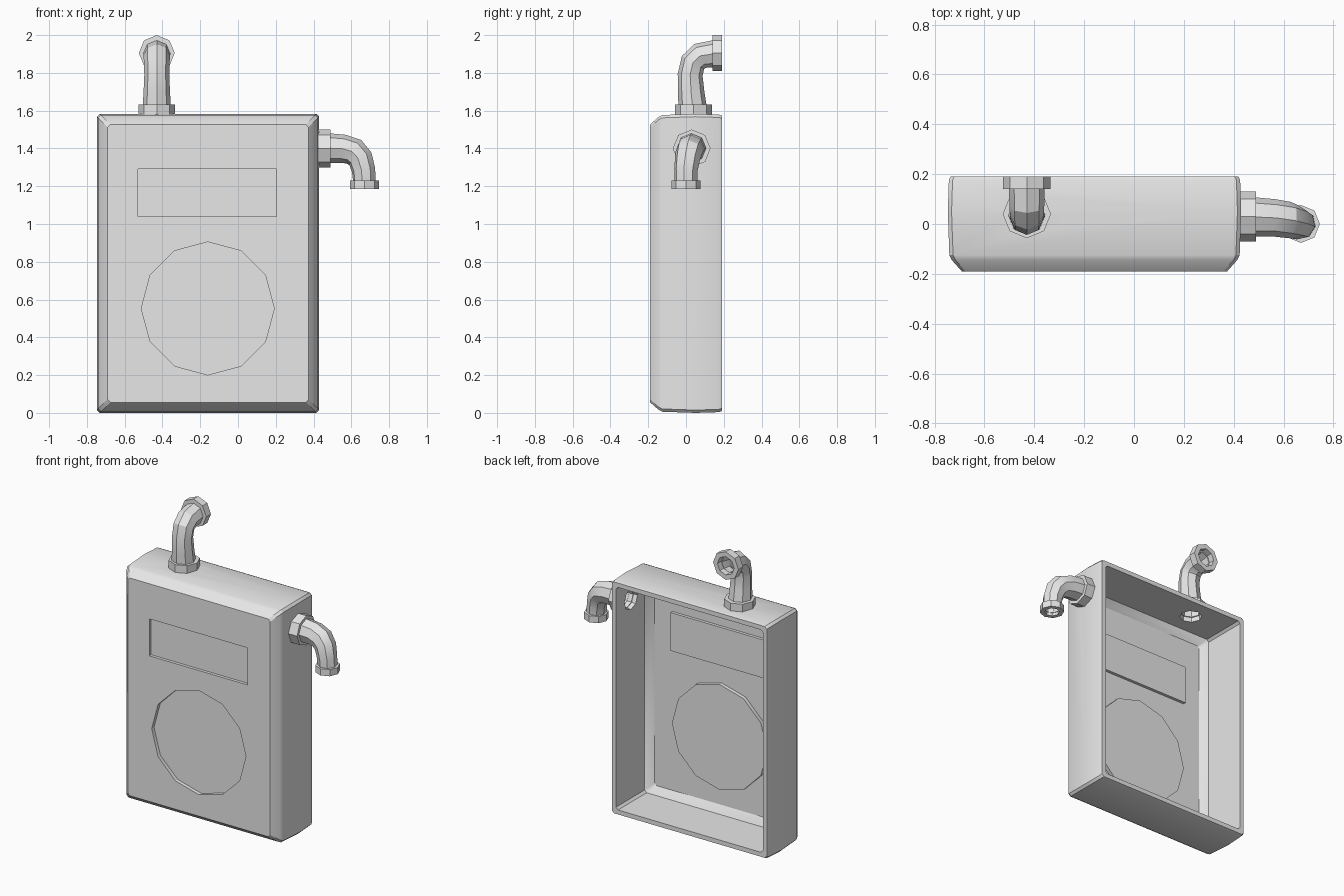
import bpy, bmesh, math
from mathutils import Vector

if "Cube" in bpy.data.objects:
    bpy.data.objects.remove(bpy.data.objects["Cube"])

grey = bpy.data.materials.new("light_grey")
grey.diffuse_color = (0.8, 0.8, 0.8, 1)
grey.use_nodes = True
grey.node_tree.nodes["Principled BSDF"].inputs["Base Color"].default_value = grey.diffuse_color


def make(name, rings, closed=False):
    """Loft equal-length rings; cap the ends, or join last to first if closed."""
    bm = bmesh.new()
    vs = [[bm.verts.new(p) for p in r] for r in rings]
    n = len(vs[0])
    pairs = list(zip(vs, vs[1:])) + ([(vs[-1], vs[0])] if closed else [])
    for a, b in pairs:
        for i in range(n):
            j = (i + 1) % n
            bm.faces.new((a[i], a[j], b[j], b[i]))
    if not closed:
        bm.faces.new(vs[0])
        bm.faces.new(vs[-1])
    bmesh.ops.recalc_face_normals(bm, faces=bm.faces)
    me = bpy.data.meshes.new(name)
    bm.to_mesh(me)
    bm.free()
    me.materials.append(grey)
    ob = bpy.data.objects.new(name, me)
    bpy.context.collection.objects.link(ob)
    return ob


def box_ring(y, inset, c=0.015):
    """Body outline with clipped corners at depth y."""
    x0, x1, z0, z1 = -0.747 + inset, 0.43 - inset, inset, 1.583 - inset
    return [(x0 + c, y, z0), (x1 - c, y, z0), (x1, y, z0 + c), (x1, y, z1 - c),
            (x1 - c, y, z1), (x0 + c, y, z1), (x0, y, z1 - c), (x0, y, z0 + c)]


def plate(name, outline, y0, y1):
    return make(name, [[(x, y, z) for x, z in outline] for y in (y0, y1)])


def rect(grow=0):
    x0, x1, z0, z1 = -0.53 - grow, 0.205 + grow, 1.04 - grow, 1.29 + grow
    return [(x0, z0), (x1, z0), (x1, z1), (x0, z1)]


def dial(grow=0):
    r = 0.352 + grow
    return [(-0.16 + r * math.sin(k * math.pi / 6), 0.553 + r * math.cos(k * math.pi / 6))
            for k in range(12)]


def sweep(path, radii, u, d0, d1, n=8):
    """Octagonal rings along a path, transported without twist."""
    pts = [Vector(p) for p in path]
    u, t = Vector(u), Vector(d0)
    rings = []
    for i, p in enumerate(pts):
        if i == 0:
            nt = Vector(d0)
        elif i == len(pts) - 1:
            nt = Vector(d1)
        else:
            nt = ((pts[i + 1] - p).normalized() + (p - pts[i - 1]).normalized()).normalized()
        u = t.rotation_difference(nt) @ u
        t = nt
        v = t.cross(u)
        rings.append([p + radii[i] * (u * math.cos(k * math.tau / n) + v * math.sin(k * math.tau / n))
                      for k in range(n)])
    return rings


def tube(name, path, radii, wall, u, d0, d1):
    outer = sweep(path, radii, u, d0, d1)
    inner = sweep(path, [r - wall for r in radii], u, d0, d1)
    return make(name, outer + inner[::-1], closed=True)


def boolean(ob, tool, op):
    m = ob.modifiers.new(op, 'BOOLEAN')
    m.operation, m.object, m.solver = op, tool, 'EXACT'
    bpy.context.view_layer.objects.active = ob
    bpy.ops.object.modifier_apply(modifier=m.name)
    bpy.data.objects.remove(tool, do_unlink=True)


X, Y, Z = Vector((1, 0, 0)), Vector((0, 1, 0)), Vector((0, 0, 1))

# Open-backed casing with chamfered front
casing = make("casing", [box_ring(0.19, 0.01), box_ring(0.175, 0.004), box_ring(0.05, 0),
                         box_ring(-0.125, 0.006), box_ring(-0.145, 0.016), box_ring(-0.19, 0.056)])
boolean(casing, make("cavity", [box_ring(0.25, 0.04), box_ring(-0.115, 0.04),
                                box_ring(-0.155, 0.085)]), 'DIFFERENCE')

# Pressed panels: bumps inside, recesses outside
for outline, depth in ((rect, 0.02), (dial, 0.025)):
    boolean(casing, plate("bump", outline(0.004), -0.165, -0.155 + depth), 'UNION')
    boolean(casing, plate("recess", outline(), -0.25, -0.19 + depth), 'DIFFERENCE')

# Pipe holes through top and side walls
boolean(casing, make("top_hole", sweep([(-0.43, 0.04, 1.5), (-0.43, 0.04, 1.65)],
                                       [0.07] * 2, X, Z, Z)), 'DIFFERENCE')
boolean(casing, make("side_hole", sweep([(0.34, 0.03, 1.4), (0.5, 0.03, 1.4)],
                                        [0.07] * 2, Z, X, X)), 'DIFFERENCE')

# Top pipe bending to the back
parts = [casing]
parts.append(tube("top_pipe", [(-0.43, 0.037, 1.60), (-0.43, 0.027, 1.70), (-0.43, 0.022, 1.79),
                               (-0.43, 0.037, 1.855), (-0.43, 0.075, 1.89), (-0.43, 0.15, 1.902)],
                  [0.076, 0.070, 0.066, 0.068, 0.070, 0.072], 0.015, X, Z, Y))
parts.append(tube("top_pipe_base_collar", [(-0.43, 0.04, 1.575), (-0.43, 0.04, 1.632)],
                  [0.097] * 2, 0.035, X, Z, Z))
parts.append(tube("top_pipe_end_collar", [(-0.43, 0.14, 1.905), (-0.43, 0.19, 1.905)],
                  [0.095] * 2, 0.033, X, Y, Y))

# Side pipe bending down
parts.append(tube("side_pipe", [(0.45, 0.03, 1.403), (0.56, 0.025, 1.398), (0.615, 0.017, 1.382),
                                (0.648, 0.008, 1.345), (0.665, 0.0, 1.285), (0.67, 0.0, 1.205)],
                  [0.08, 0.075, 0.073, 0.068, 0.063, 0.06], 0.015, Z, X, -Z))
parts.append(tube("side_pipe_base_collar", [(0.42, 0.03, 1.4), (0.49, 0.03, 1.4)],
                  [0.1] * 2, 0.035, Z, X, X))
parts.append(tube("side_pipe_end_collar", [(0.67, 0, 1.23), (0.67, 0, 1.185)],
                  [0.076] * 2, 0.028, X, -Z, -Z))

# Smooth shading with kept edges
bpy.ops.object.select_all(action='DESELECT')
for ob in parts:
    ob.select_set(True)
bpy.context.view_layer.objects.active = casing
bpy.ops.object.shade_smooth_by_angle(angle=math.radians(30))
